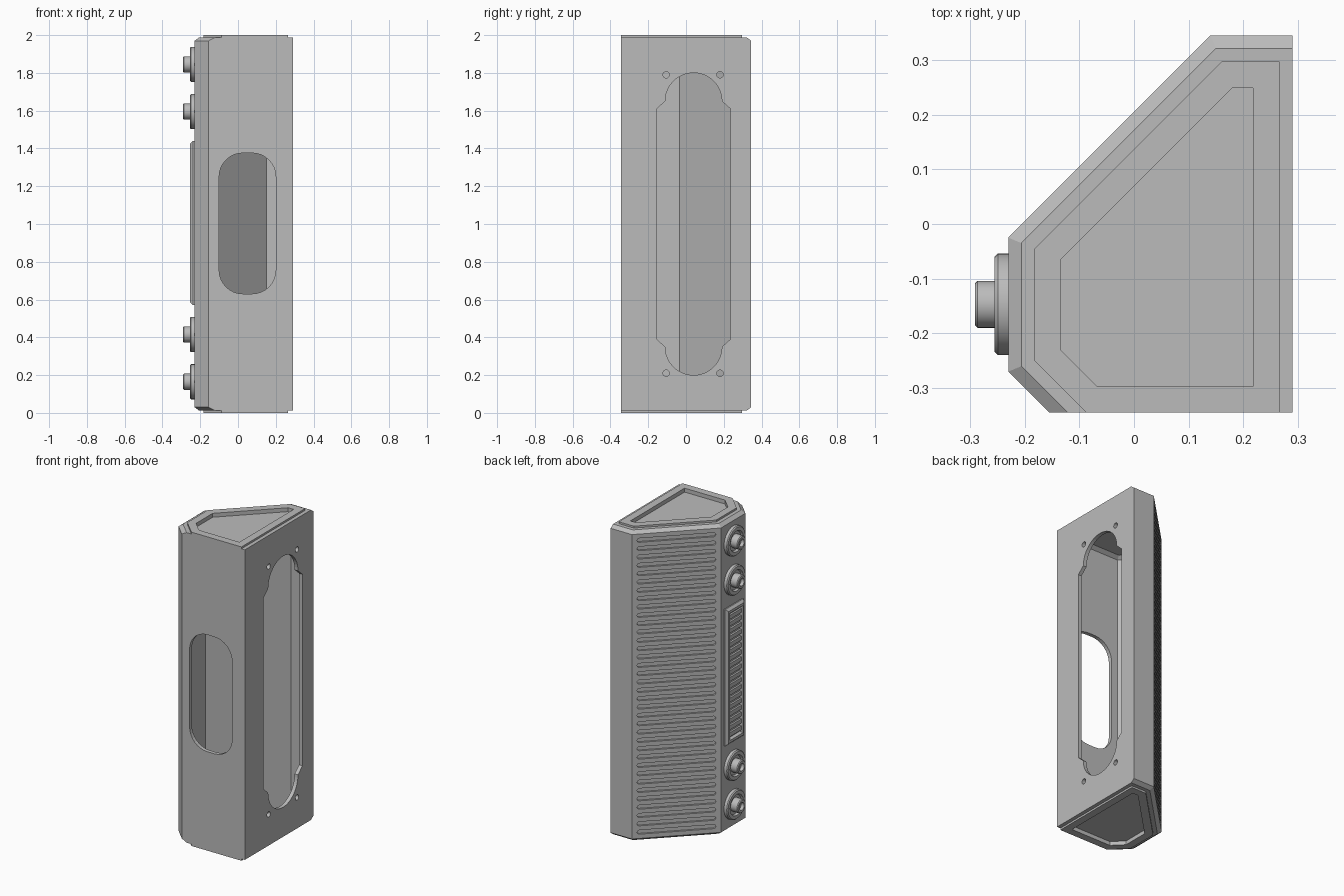
import bpy, bmesh, math
from mathutils import Vector as V

if "Cube" in bpy.data.objects:
    bpy.data.objects.remove(bpy.data.objects["Cube"])

grey = bpy.data.materials.new("grey")
grey.diffuse_color = (0.5, 0.5, 0.5, 1)
grey.use_nodes = True
grey.node_tree.nodes["Principled BSDF"].inputs["Base Color"].default_value = grey.diffuse_color

# Footprint of the cabinet, counter-clockwise: front, right, back, slant, left, front slant edges
FOOT = [V(p) for p in ((-0.155, -0.345), (0.29, -0.345), (0.29, 0.345),
                       (0.14, 0.345), (-0.23, -0.025), (-0.23, -0.27))]


def inset(front, right, rest):
    """Footprint with its front, right and remaining edges moved inwards."""
    dist, lines, out = [front, right] + [rest] * 4, [], []
    for i, d in enumerate(dist):
        a, b = FOOT[i], FOOT[(i + 1) % 6]
        t = (b - a).normalized()
        lines.append((a + V((-t.y, t.x)) * d, t))
    for i in range(6):
        (p, s), (q, t) = lines[i - 1], lines[i]
        k = (q - p).cross(t) / s.cross(t)
        out.append(p + s * k)
    return out


def add(name, bm):
    bmesh.ops.recalc_face_normals(bm, faces=bm.faces)
    me = bpy.data.meshes.new(name)
    bm.to_mesh(me)
    bm.free()
    me.materials.append(grey)
    ob = bpy.data.objects.new(name, me)
    bpy.context.collection.objects.link(ob)
    return ob


def skin(bm, rings):
    """Closed solid through rings of equal point count."""
    vs = [[bm.verts.new(p) for p in r] for r in rings]
    n = len(vs[0])
    for a, b in zip(vs, vs[1:]):
        for i in range(n):
            bm.faces.new((a[i], a[(i + 1) % n], b[(i + 1) % n], b[i]))
    bm.faces.new(vs[0][::-1])
    bm.faces.new(vs[-1])


def stack(bm, *layers):
    skin(bm, [[(p.x, p.y, z) for p in pts] for z, pts in layers])


def prism(bm, pts, o, u, v, w, d0, d1):
    """Extrude a flat shape drawn on axes u, v along w from d0 to d1."""
    skin(bm, [[o + u * a + v * b + w * d for a, b in pts] for d in (d0, d1)])


def arc(cx, cy, r, a0, a1, n):
    return [(cx + r * math.cos(math.radians(a0 + (a1 - a0) * i / n)),
             cy + r * math.sin(math.radians(a0 + (a1 - a0) * i / n))) for i in range(n + 1)]


def rounded(w, h, r, n=8):
    out = []
    for i, (sx, sy) in enumerate(((1, 1), (-1, 1), (-1, -1), (1, -1))):
        out += arc(sx * (w / 2 - r), sy * (h / 2 - r), r, 90 * i, 90 * i + 90, n)
    return out


def cut(ob, bm):
    tool = add("cutter", bm)
    m = ob.modifiers.new("cut", 'BOOLEAN')
    m.operation, m.solver, m.object = 'DIFFERENCE', 'EXACT', tool
    dg = bpy.context.evaluated_depsgraph_get()
    me = bpy.data.meshes.new_from_object(ob.evaluated_get(dg))
    ob.modifiers.clear()
    ob.data = me
    bpy.data.objects.remove(tool)


def smooth(ob):
    bpy.ops.object.select_all(action='DESELECT')
    ob.select_set(True)
    bpy.context.view_layer.objects.active = ob
    bpy.ops.object.shade_smooth_by_angle(angle=math.radians(30))


X, Y, Z = V((1, 0, 0)), V((0, 1, 0)), V((0, 0, 1))

# Cabinet shell with chamfered ends
bm = bmesh.new()
lip = inset(0, 0, 0.024)
stack(bm, (0.012, lip), (0.03, FOOT), (1.97, FOOT), (1.988, lip))
cabinet = add("cabinet", bm)

# Hollow interior
bm = bmesh.new()
inner, small = inset(0.024, 0.024, 0.024), inset(0.048, 0.048, 0.048)
stack(bm, (0.04, small), (0.058, inner), (1.942, inner), (1.96, small))
cut(cabinet, bm)

# Front window
bm = bmesh.new()
prism(bm, rounded(0.30, 0.745, 0.125), V((0.05, 0, 1.003)), X, Z, Y, -0.4, -0.3)
cut(cabinet, bm)

# Large side opening with round ends, and four screw holes
bm = bmesh.new()
shape = ([(0.235, 0.39), (0.235, 1.61)] + arc(0.04, 1.65, 0.15, 0, 180, 24)
         + [(-0.155, 1.61), (-0.155, 0.39)] + arc(0.04, 0.35, 0.15, 180, 360, 24))
prism(bm, shape, V(), Y, Z, X, 0.25, 0.35)
for y in (-0.105, 0.18):
    for z in (0.21, 1.79):
        prism(bm, arc(y, z, 0.017, 0, 337.5, 15), V(), Y, Z, X, 0.25, 0.35)
cut(cabinet, bm)

# Rows of cooling slots on the slanted side
bm = bmesh.new()
mid = (FOOT[3] + FOOT[4]) / 2
along, out = V((1, 1, 0)).normalized(), V((-1, 1, 0)).normalized()
for i in range(36):
    z = 0.07 + i * 1.86 / 35
    slot = arc(0.218, 0, 0.013, -90, 90, 6) + arc(-0.218, 0, 0.013, 90, 270, 6)
    prism(bm, slot, V((mid.x, mid.y, z)), along, Z, out, -0.012, 0.02)
cut(cabinet, bm)

# Raised end caps with a sunken panel
for name, z0, z1, r0, r1 in (("top_cap", 1.988, 2.0, 1.975, 2.05),
                             ("bottom_cap", 0.0, 0.012, -0.05, 0.025)):
    bm = bmesh.new()
    plate, panel = inset(0, 0.024, 0.048), inset(0.048, 0.072, 0.096)
    stack(bm, (z0, plate), (z1, plate))
    cap = add(name, bm)
    for ob in (cap, cabinet):
        bm = bmesh.new()
        stack(bm, (r0, panel), (r1, panel))
        cut(ob, bm)

# Sockets: flange, ring groove and hollow stem turned around the x axis
PROFILE = ((0.093, -0.002), (0.093, 0.019), (0.087, 0.025), (0.066, 0.025), (0.060, 0.012),
           (0.043, 0.012), (0.043, 0.056), (0.038, 0.061), (0.024, 0.061), (0.024, 0.04))
for i, z in enumerate((0.165, 0.415, 1.595, 1.845)):
    bm = bmesh.new()
    skin(bm, [[(-0.23 - h, -0.147 + a, z + b) for a, b in arc(0, 0, r, 0, 348.75, 31)]
              for r, h in PROFILE])
    smooth(add("socket_%d" % (i + 1), bm))

# Grille frame with bevelled rim on the narrow left side
bm = bmesh.new()
skin(bm, [[(-0.23 - h, -0.147 + a * w, 1.005 + b * t) for a, b in ((-1, -1), (1, -1), (1, 1), (-1, 1))]
          for w, t, h in ((0.092, 0.435, -0.002), (0.092, 0.435, 0.008), (0.078, 0.421, 0.023),
                          (0.066, 0.405, 0.023), (0.060, 0.399, 0.004))])
add("grille_frame", bm)

# Grille slats
bm = bmesh.new()
for i in range(18):
    z = 1.005 + (i - 8.5) * 0.044
    prism(bm, ((-0.0615, -0.013), (0.0615, -0.013), (0.0615, 0.013), (-0.0615, 0.013)),
          V((-0.23, -0.147, z)), Y, Z, -X, 0.002, 0.016)
add("grille_slats", bm)
